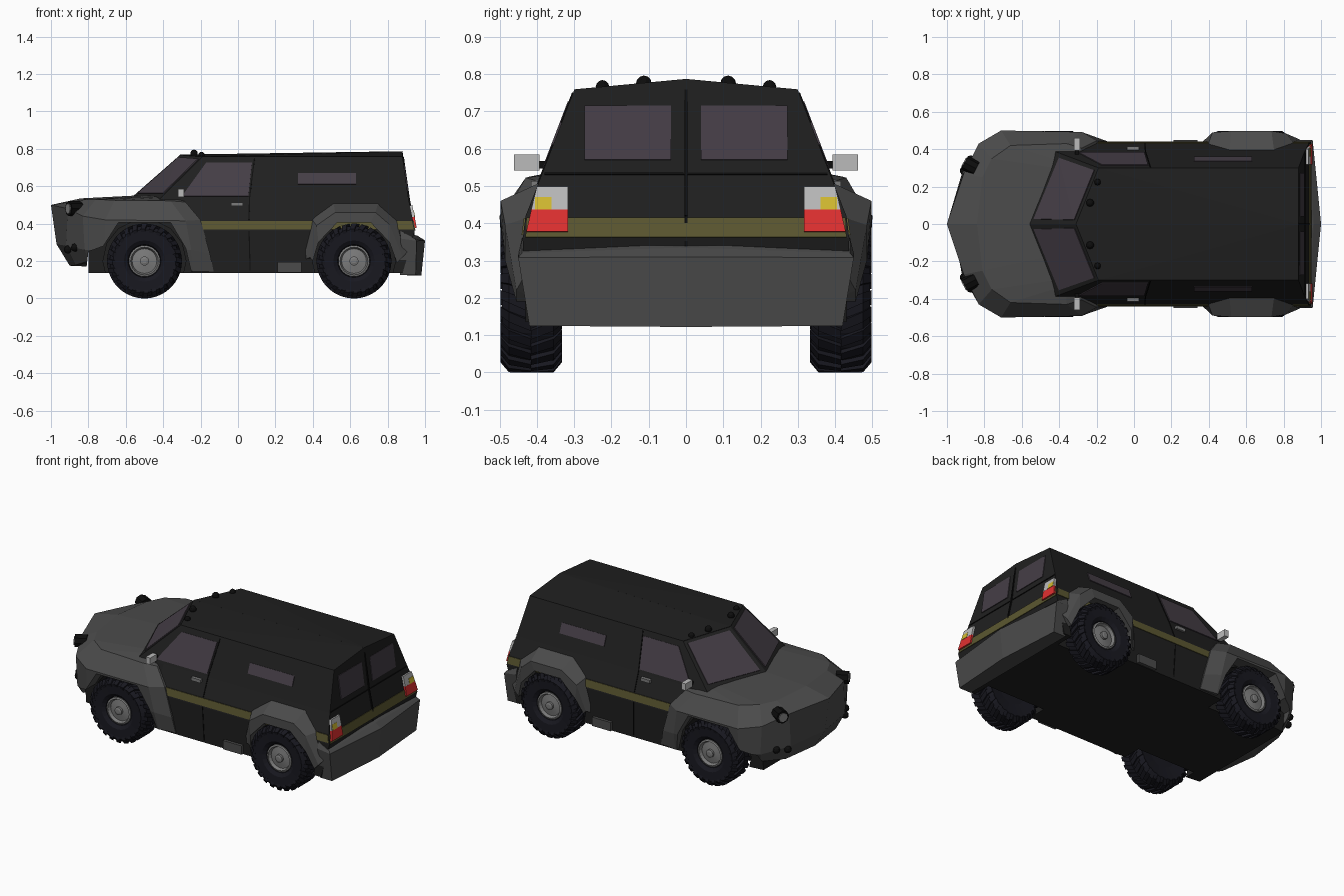
import bpy, bmesh, math
from mathutils import Vector, Matrix

if "Cube" in bpy.data.objects:
    bpy.data.objects.remove(bpy.data.objects["Cube"])

MATS = {}
COL = dict(black=(.014, .014, .014), seam=(.004, .004, .004), trim=(.07, .07, .07),
           glass=(.06, .048, .062), olive=(.105, .095, .03), tyre=(.009, .009, .014),
           rim=(.2, .2, .2), silver=(.5, .5, .5), red=(.75, .03, .03), yellow=(.65, .5, .03))


def finish(name, bm, col):
    bmesh.ops.recalc_face_normals(bm, faces=bm.faces)
    me = bpy.data.meshes.new(name)
    bm.to_mesh(me)
    bm.free()
    if col:
        if col not in MATS:
            MATS[col] = bpy.data.materials.new(col)
            MATS[col].diffuse_color = (*COL[col], 1)
        me.materials.append(MATS[col])
    ob = bpy.data.objects.new(name, me)
    bpy.context.collection.objects.link(ob)
    return ob


def skin(bm, rings):
    """Join closed rings of points and cap both ends."""
    rs = [[bm.verts.new(p) for p in r] for r in rings]
    n = len(rs[0])
    for a, b in zip(rs, rs[1:]):
        for i in range(n):
            bm.faces.new((a[i], a[(i + 1) % n], b[(i + 1) % n], b[i]))
    caps = [bm.faces.new(rs[0]), bm.faces.new(rs[-1])]
    bmesh.ops.triangulate(bm, faces=caps)


def flip(pts):
    return [(x, -y, z) for x, y, z in pts]


def hull(name, rows, col):
    """Rows are half outlines, mirrored across the centre plane."""
    bm = bmesh.new()
    skin(bm, [r + flip([p for p in r[::-1] if p[1] != 0]) for r in rows])
    return finish(name, bm, col)


def plate(name, pts, col, t=.005, both=True):
    """Thin panel following an outline, optionally on both sides."""
    bm = bmesh.new()
    for q in ([pts, flip(pts)] if both else [pts]):
        v = [Vector(p) for p in q]
        n = (v[1] - v[0]).cross(v[2] - v[1]).normalized() * t
        skin(bm, [[p - n for p in v], [p + n for p in v]])
    return finish(name, bm, col)


def pair(name, kind, col, loc, size, axis=None, sides=12):
    """Box, cylinder or ball repeated on both sides."""
    bm = bmesh.new()
    for s in (1, -1):
        m = Matrix.Translation((loc[0], loc[1] * s, loc[2]))
        if axis:
            d = Vector((axis[0], axis[1] * s, axis[2]))
            m = m @ d.to_track_quat('Z', 'Y').to_matrix().to_4x4()
        if kind == 'box':
            bmesh.ops.create_cube(bm, size=1, matrix=m @ Matrix.Diagonal((*size, 1)))
        elif kind == 'cyl':
            bmesh.ops.create_cone(bm, cap_ends=True, segments=sides, radius1=size[0],
                                  radius2=size[0], depth=size[1], matrix=m)
        else:
            bmesh.ops.create_uvsphere(bm, u_segments=10, v_segments=6, radius=size[0], matrix=m)
    return finish(name, bm, col)


def cut(ob, cutter):
    cutter.hide_render = True
    cutter.display_type = 'WIRE'
    cutter.hide_set(True)
    m = ob.modifiers.new("arches", 'BOOLEAN')
    m.operation, m.solver, m.object = 'DIFFERENCE', 'EXACT', cutter


def interp(z, table):
    for (z0, a), (z1, b) in zip(table, table[1:]):
        if z <= z1:
            return a + (b - a) * (z - z0) / (z1 - z0)
    return table[-1][1]


SIDE = [(.135, .43), (.36, .438), (.42, .43), (.53, .387), (.757, .30)]
REAR = [(.135, .88), (.36, .945), (.42, .935), (.53, .912), (.757, .88)]


def on_side(pts):
    return [(x, interp(z, SIDE), z) for x, z in pts]


def on_rear(pts):
    return [(interp(z, REAR), y, z) for y, z in pts]


# Main armoured body and cabin
rows = []
for z, fx, fy in ((.135, -.8, .37), (.36, -.8, .39), (.42, -.8, .39)):
    y, x = interp(z, SIDE), interp(z, REAR)
    rows.append([(fx, 0, z), (fx, fy, z), (-.25, y, z), (x, y, z), (x, 0, z)])
rows.append([(-.58, 0, .53), (-.42, .387, .53), (-.25, .387, .53), (.912, .387, .53), (.912, 0, .53)])
rows.append([(-.31, 0, .767), (-.19, .30, .757), (-.1, .30, .757), (.88, .30, .757), (.88, 0, .785)])
body = hull("body", rows, 'black')
# roof halves are rebuilt as clean panels
plate("roof_panel", [(-.31, 0, .767), (-.19, .30, .757), (.88, .30, .757), (.88, 0, .785)], 'black', .002)

# Wheel wells
bm = bmesh.new()
for x in (-.5, .62):
    for s in (1, -1):
        skin(bm, [[(x + .222 * math.cos(a * math.pi / 7), y * s, .2 + .222 * math.sin(a * math.pi / 7))
                   for a in range(14)] for y in (.31, .6)])
cut(body, finish("wheel_well_cutter", bm, None))

# Bonnet, nose and front fenders in one faceted shell
nose = hull("nose_and_front_fenders", [
    [(-.55, 0, .55), (-.48, .18, .548), (-.42, .3, .545), (-.40, .34, .54), (-.36, .36, .535), (-.3, .37, .53)],
    [(-.84, 0, .535), (-.81, .25, .53), (-.76, .35, .53), (-.66, .42, .525), (-.36, .43, .522), (-.28, .405, .515)],
    [(-1, 0, .5), (-.91, .27, .48), (-.83, .43, .44), (-.71, .5, .42), (-.28, .492, .415), (-.2, .445, .42)],
    [(-.97, 0, .29), (-.92, .27, .28), (-.82, .43, .26), (-.71, .49, .26), (-.25, .48, .26), (-.15, .445, .24)],
    [(-.9, 0, .175), (-.87, .25, .178), (-.8, .4, .2), (-.7, .44, .2), (-.24, .45, .145), (-.13, .435, .145)],
], 'trim')
arch = [(-.82, .08), (-.80, .25), (-.72, .28), (-.64, .405), (-.36, .405), (-.28, .27), (-.235, .08)]
bm = bmesh.new()
skin(bm, [[(x, y, z) for x, z in arch] for y in (-.7, .7)])
cut(nose, finish("front_arch_cutter", bm, None))

# Rear wheel flares
B = [(.335, .2), (.39, .43), (.51, .512), (.75, .512), (.87, .42), (.95, .3)]
F = [(.385, .22), (.42, .39), (.52, .46), (.735, .46), (.81, .395), (.88, .22)]
G = [(.40, .2), (.43, .3), (.53, .405), (.71, .405), (.81, .3), (.85, .19)]
bm = bmesh.new()
for s in (1, -1):
    skin(bm, [[(b[0], s * (.41 if b[1] < .45 else .385), b[1]), (f[0], s * fy, f[1]),
               (g[0], s * fy, g[1]), (g[0], s * .385, g[1])]
              for b, f, g, fy in zip(B, F, G, (.45, .49, .497, .497, .485, .455))])
finish("rear_flares", bm, 'trim')
pair("side_step", 'box', 'trim', (.275, .425, .167), (.13, .05, .055))

# Rear bumper
hull("rear_bumper", [[(.865, .42, .125), (.95, .42, .125), (.98, 0, .122)],
                     [(.87, .45, .32), (.955, .45, .308), (1, 0, .31)],
                     [(.87, .44, .36), (.945, .44, .32), (.96, 0, .335)]], 'trim')

# Windscreen halves
c = [Vector(p) for p in ((-.58, 0, .53), (-.42, .387, .53), (-.19, .30, .757), (-.31, 0, .767))]
mix = lambda u, v: (c[0].lerp(c[1], u)).lerp(c[3].lerp(c[2], u), v)
plate("windscreen", [mix(.07, .13), mix(.94, .13), mix(.94, .94), mix(.07, .94)], 'glass')

# Side and rear glass
plate("door_window", on_side([(-.30, .545), (.055, .545), (.075, .725), (-.17, .725)]), 'glass')
plate("side_window", on_side([(.32, .61), (.63, .61), (.63, .67), (.32, .67)]), 'glass')
plate("rear_window", on_rear([(.04, .57), (.272, .57), (.272, .715), (.04, .715)]), 'glass')

# Stripe round the body
plate("side_stripe", on_side([(-.27, .368), (.94, .368), (.93, .414), (-.27, .414)]), 'olive', .004)
plate("rear_stripe", on_rear([(0, .362), (.43, .362), (.428, .415), (0, .415)]), 'olive', .004)

# Door seams
for i, ((x0, z0), (x1, z1)) in enumerate([((.085, .75), (.058, .53)), ((.058, .53), (.056, .42)),
                                          ((.056, .36), (.062, .15))]):
    plate("door_seam_%d" % i, on_side([(x0, z0), (x0 + .006, z0), (x1 + .006, z1), (x1, z1)]), 'seam', .003)
for i, (z0, z1) in enumerate([(.53, .757), (.42, .53), (.33, .42)]):
    plate("rear_seam_%d" % i, on_rear([(-.004, z0), (.004, z0), (.004, z1), (-.004, z1)]), 'seam', .007, False)
plate("rear_ledge_seam", on_rear([(-.38, .53), (.38, .53), (.38, .536), (-.38, .536)]), 'seam', .004, False)

# Tail lights
plate("tail_light_clear", on_rear([(.317, .434), (.415, .434), (.40, .496), (.317, .496)]), 'silver', .013)
plate("tail_light_red", on_rear([(.317, .376), (.428, .376), (.415, .434), (.317, .434)]), 'red', .013)
plate("tail_light_amber", on_rear([(.36, .434), (.405, .434), (.405, .467), (.36, .467)]), 'yellow', .015)

# Lamps, mirrors and handles
pair("headlight_housing", 'cyl', 'seam', (-.875, .312, .48), (.04, .07), (-.85, .45, 0), 8)
pair("headlight_lens", 'cyl', 'rim', (-.88, .315, .48), (.028, .07), (-.85, .45, 0), 8)
pair("fog_light_outer", 'ball', 'seam', (-.872, .345, .272), (.022,))
pair("fog_light_inner", 'ball', 'seam', (-.91, .285, .262), (.022,))
pair("roof_light_inner", 'ball', 'seam', (-.235, .113, .775), (.021,))
pair("roof_light_outer", 'ball', 'seam', (-.195, .224, .766), (.018,))
pair("mirror", 'box', 'silver', (-.305, .427, .563), (.03, .068, .042))
pair("mirror_arm", 'box', 'seam', (-.305, .385, .557), (.02, .05, .02))
pair("door_handle", 'box', 'rim', (-.005, .405, .503), (.065, .02, .02))


# Wheels
def lathe(name, profile, col, x, s, seg=24):
    bm = bmesh.new()
    skin(bm, [[(x + r * math.cos(a), s * (.415 + y), .2 + r * math.sin(a))
               for a in (2 * math.pi * i / seg for i in range(seg))] for r, y in profile])
    return finish(name, bm, col)


LUG = [(.0, .18), (.0, .2), (.06, .2), (.083, .172), (.078, .155)]
for end, x in (("front", -.5), ("rear", .62)):
    for side, s in (("left", 1), ("right", -1)):
        tag = "%s_%s_" % (end, side)
        lathe(tag + "tyre", [(.09, -.07), (.165, -.08), (.188, -.06), (.188, .06), (.168, .078),
                             (.11, .075), (.088, .06), (.08, .03)], 'tyre', x, s)
        lathe(tag + "rim", [(.084, .03), (.084, .06), (.074, .064), (.066, .045), (.024, .052),
                            (.024, .066), (.012, .07)], 'rim', x, s)
        bm = bmesh.new()
        for i in range(48):
            d = 1 if i % 2 else -1
            a0 = math.pi * i / 24
            skin(bm, [[(x + r * math.cos(a0 + w + y * 2.2), s * (.415 + d * y),
                        .2 + r * math.sin(a0 + w + y * 2.2)) for y, r in LUG] for w in (-.07, .07)])
        finish(tag + "treads", bm, 'tyre')

for m in bpy.data.materials:
    if m.users and not m.is_grease_pencil:
        m.use_nodes = True
        m.node_tree.nodes["Principled BSDF"].inputs["Base Color"].default_value = m.diffuse_color
